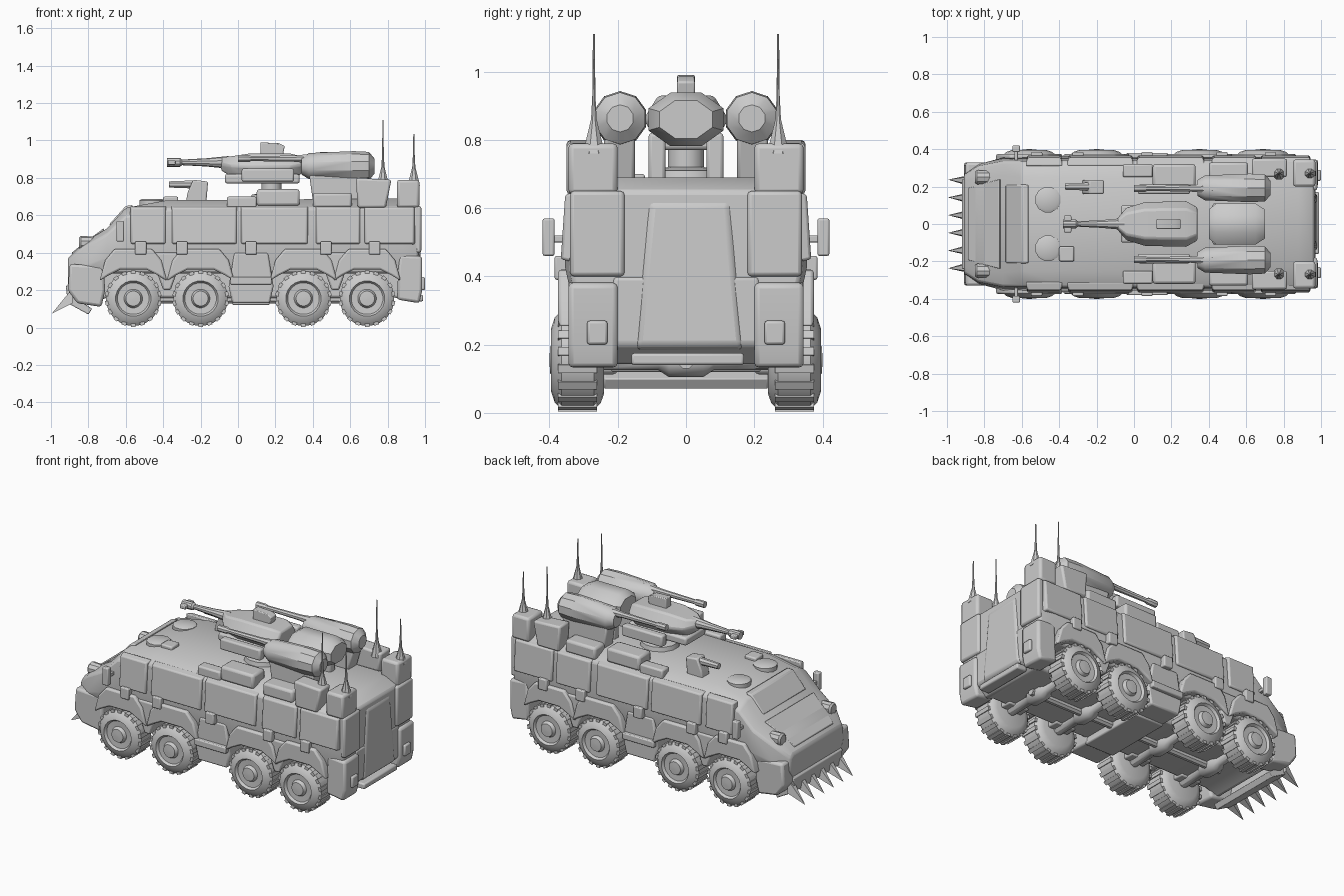
import bpy, bmesh, math
from mathutils import Vector, Matrix


def finish(name, bm, bevel=0.0, mirror=False):
    bmesh.ops.recalc_face_normals(bm, faces=bm.faces)
    me = bpy.data.meshes.new(name)
    bm.to_mesh(me)
    bm.free()
    ob = bpy.data.objects.new(name, me)
    bpy.context.collection.objects.link(ob)
    if mirror:
        m = ob.modifiers.new("Mirror", 'MIRROR')
        m.use_axis = (False, True, False)
    if bevel:
        b = ob.modifiers.new("Bevel", 'BEVEL')
        b.width, b.segments, b.limit_method = bevel, 2, 'ANGLE'
    return ob


def loft(name, rings, bevel=0.0, mirror=False):
    bm = bmesh.new()
    loops = [[bm.verts.new(p) for p in r] for r in rings]
    n = len(loops[0])
    for a, b in zip(loops, loops[1:]):
        for i in range(n):
            bm.faces.new((a[i], a[(i + 1) % n], b[(i + 1) % n], b[i]))
    bm.faces.new(loops[0])
    bm.faces.new(loops[-1])
    return finish(name, bm, bevel, mirror)


def prism(name, xz, y0, y1, bevel=0.01, mirror=True):
    return loft(name, [[(x, y, z) for x, z in xz] for y in (y0, y1)], bevel, mirror)


def box(name, x0, x1, y0, y1, z0, z1, bevel=0.01, mirror=True):
    return prism(name, [(x0, z0), (x1, z0), (x1, z1), (x0, z1)], y0, y1, bevel, mirror)


def turned(name, axis, center, profile, sides=16, mirror=False, sy=1.0):
    """Round part: profile is (distance along axis, radius)."""
    rings = []
    for d, r in profile:
        ring = []
        for i in range(sides):
            a = 2 * math.pi * (i + 0.5) / sides
            u, v = r * math.cos(a), r * math.sin(a)
            p = {'X': (d, u * sy, v), 'Y': (u, d, v), 'Z': (u, v, d)}[axis]
            ring.append(Vector(center) + Vector(p))
        rings.append(ring)
    return loft(name, rings, 0, mirror)


# upper hull: x, bottom z, roof z, lower half width, shoulder half width, roof half width
stations = [(-0.91, 0.22, 0.37, 0.27, 0.26, 0.23), (-0.83, 0.25, 0.45, 0.32, 0.31, 0.25),
            (-0.70, 0.29, 0.53, 0.355, 0.335, 0.26), (-0.60, 0.29, 0.64, 0.355, 0.335, 0.25),
            (-0.38, 0.29, 0.68, 0.355, 0.34, 0.25), (0.88, 0.29, 0.69, 0.355, 0.34, 0.23),
            (0.965, 0.29, 0.65, 0.34, 0.32, 0.20)]
rings = []
for x, zb, zt, w, ws, wr in stations:
    h = zt - zb
    half = [(w - 0.03, zb), (w, zb + 0.35 * h), (ws, zb + 0.88 * h), (wr, zt)]
    rings.append([(x, y, z) for y, z in half] + [(x, -y, z) for y, z in reversed(half)])
loft("upper_hull", rings, 0.012)

# lower hull tub and plough blade
prism("lower_hull", [(-0.90, 0.24), (-0.78, 0.13), (-0.70, 0.16), (0.84, 0.16), (0.90, 0.14), (0.97, 0.20),
                     (0.97, 0.40), (-0.88, 0.40)], -0.215, 0.215, 0.012, False)
prism("front_blade", [(-0.92, 0.22), (-0.91, 0.13), (-0.80, 0.07), (-0.78, 0.10), (-0.87, 0.16), (-0.88, 0.26)],
      -0.24, 0.24, 0.004, False)

# row of ram spikes
bm = bmesh.new()
for i in range(6):
    y = (i - 2.5) * 0.093
    base = [bm.verts.new((-0.885, y + dy, z)) for dy, z in
            ((-0.028, 0.13), (0.028, 0.13), (0.02, 0.21), (-0.02, 0.21))]
    tip = bm.verts.new((-0.995, y * 1.02, 0.075))
    for j in range(4):
        bm.faces.new((base[j], base[(j + 1) % 4], tip))
    bm.faces.new(base)
finish("ram_spikes", bm)

# wheels, tread lugs, fenders and suspension
wheel_x = [-0.56, -0.20, 0.35, 0.69]
for n, x in enumerate(wheel_x):
    turned(f"wheel_{n+1}", 'Y', (x, 0, 0.155),
           [(0.24, 0.10), (0.25, 0.128), (0.27, 0.147), (0.365, 0.147), (0.385, 0.125), (0.395, 0.095),
            (0.38, 0.085), (0.378, 0.05), (0.398, 0.04), (0.40, 0.01)], 20, True)
    bm = bmesh.new()
    for k in range(18):
        m = (Matrix.Translation((x, 0.318, 0.155)) @ Matrix.Rotation(k * math.pi / 9, 4, 'Y')
             @ Matrix.Translation((0, 0, 0.138)) @ Matrix.Diagonal((0.024, 0.115, 0.026, 1)))
        bmesh.ops.create_cube(bm, size=1, matrix=m)
    finish(f"tread_lugs_{n+1}", bm, 0, True)
    prism(f"fender_{n+1}", [(x - 0.18, 0.25), (x - 0.13, 0.28), (x - 0.07, 0.31), (x + 0.07, 0.31),
                            (x + 0.13, 0.28), (x + 0.18, 0.25), (x + 0.15, 0.36), (x + 0.10, 0.42),
                            (x - 0.10, 0.42), (x - 0.15, 0.36)], 0.22, 0.375)
    turned(f"axle_{n+1}", 'Y', (x, 0, 0.155),
           [(-0.25, 0.03), (-0.08, 0.03), (-0.05, 0.05), (0.05, 0.05), (0.08, 0.03), (0.25, 0.03)], 10)
    box(f"suspension_arm_{n+1}", x - 0.07, x + 0.07, 0.17, 0.245, 0.15, 0.19, 0.008)
turned("drive_shaft", 'X', (0, 0, 0.15), [(-0.62, 0.022), (0.75, 0.022)], 8)

# side boxes between wheels, corner bumpers and steps
prism("middle_side_box", [(-0.03, 0.13), (0.17, 0.13), (0.19, 0.22), (0.16, 0.40), (-0.02, 0.40), (-0.05, 0.22)],
      0.20, 0.355)
box("middle_belly_plate", -0.03, 0.17, -0.22, 0.22, 0.12, 0.17, 0.008, False)
box("middle_step", -0.04, 0.18, 0.30, 0.38, 0.23, 0.27, 0.006)
for n, x in enumerate([-0.38, 0.52]):
    prism(f"gap_filler_{n+1}", [(x - 0.02, 0.20), (x + 0.02, 0.20), (x + 0.09, 0.40), (x - 0.09, 0.40)], 0.20, 0.36)
prism("front_corner_bumper", [(-0.91, 0.20), (-0.86, 0.13), (-0.73, 0.11), (-0.71, 0.20), (-0.72, 0.33), (-0.90, 0.34)],
      0.20, 0.33, 0.015)
prism("rear_corner_box", [(0.85, 0.15), (0.97, 0.13), (0.985, 0.20), (0.985, 0.38), (0.86, 0.39)], 0.20, 0.345, 0.015)
box("tow_hook", 0.97, 1.0, 0.23, 0.29, 0.20, 0.27, 0.008)

# side armour panels and brackets
for n, (a, b) in enumerate([(-0.58, -0.38), (-0.36, 0.0), (0.01, 0.38), (0.41, 0.66), (0.67, 0.95)]):
    loft(f"side_panel_{n+1}", [[(a, 0.32, 0.44), (b, 0.32, 0.44), (b, 0.31, 0.65), (a, 0.31, 0.65)],
                               [(a + .01, 0.367, 0.45), (b - .01, 0.367, 0.45),
                                (b - .01, 0.354, 0.64), (a + .01, 0.354, 0.64)]], 0.008, True)
    box(f"panel_bracket_{n+1}", a + 0.03, a + 0.09, 0.34, 0.385, 0.39, 0.46, 0.006)

# nose plates, windscreen, headlights, mirrors
loft("nose_plate", [[(-0.89, y * 0.8, 0.40), (-0.72, y, 0.53), (-0.71, y, 0.515), (-0.88, y * 0.8, 0.37)]
                    for y in (-0.24, 0.24)], 0.004)
loft("windscreen_visor", [[(-0.69, y, 0.55), (-0.60, y, 0.65), (-0.56, y, 0.655), (-0.64, y, 0.54)]
                          for y in (-0.21, 0.21)], 0.008)
turned("headlight", 'X', (-0.80, 0.25, 0.45), [(-0.05, 0.03), (-0.04, 0.04), (0.05, 0.035)], 10, True)
box("mirror", -0.65, -0.61, 0.385, 0.42, 0.46, 0.57, 0.006)
box("mirror_arm", -0.64, -0.62, 0.34, 0.40, 0.50, 0.52, 0.003)

# rear door and rear panels
loft("rear_door", [[(0.95, -0.15, 0.18), (0.95, 0.17, 0.18), (0.95, 0.14, 0.63), (0.95, -0.12, 0.63)],
                   [(0.98, -0.14, 0.20), (0.98, 0.16, 0.20), (0.972, 0.12, 0.61), (0.972, -0.10, 0.61)]], 0.012)
box("rear_upper_panel", 0.94, 0.98, 0.18, 0.34, 0.40, 0.65, 0.012)
box("rear_step", 0.92, 0.99, -0.16, 0.17, 0.14, 0.175, 0.008, False)

# upper rear stowage boxes and whip antennas
box("rear_stowage_box", 0.85, 0.97, 0.20, 0.345, 0.64, 0.79, 0.015)
prism("side_stowage_box", [(0.64, 0.64), (0.79, 0.64), (0.82, 0.79), (0.63, 0.80)], 0.25, 0.35, 0.012)
for n, (x, top) in enumerate([(0.775, 1.11), (0.94, 1.035)]):
    turned(f"antenna_{n+1}", 'Z', (x, 0.27, 0),
           [(0.76, 0.035), (0.81, 0.022), (0.86, 0.009), (0.93, 0.005), (top, 0.003)], 8, True)

# roof hatches and tool boxes
for n, y in enumerate((0.13, -0.13)):
    turned(f"crew_hatch_{n+1}", 'Z', (-0.46, y, 0), [(0.64, 0.07), (0.68, 0.07), (0.688, 0.055)], 12)
box("roof_tool_box", -0.06, 0.10, 0.25, 0.32, 0.64, 0.70)
box("roof_rail_box", 0.10, 0.33, 0.20, 0.32, 0.65, 0.74, 0.015)
box("roof_rear_box", 0.40, 0.61, 0.22, 0.33, 0.64, 0.72, 0.015)

# small roof gun
prism("small_gun_mount", [(-0.28, 0.66), (-0.17, 0.66), (-0.16, 0.78), (-0.24, 0.79), (-0.27, 0.72)], 0.16, 0.235, 0.008, False)
turned("small_gun_barrel", 'X', (0, 0.20, 0.765), [(-0.37, 0.014), (-0.37, 0.018), (-0.22, 0.024)], 8)
box("roof_periscope", -0.40, -0.32, -0.2, -0.12, 0.66, 0.70, 0.008, False)

# main turret: pedestal, faceted gun body, barrel, sight
turned("turret_pedestal", 'Z', (0.18, 0, 0), [(0.66, 0.12), (0.71, 0.11), (0.72, 0.055), (0.80, 0.055)], 12)
box("turret_base", -0.07, 0.33, -0.10, 0.10, 0.77, 0.82, 0.012, False)
rings = []
for x, w, z0, z1 in [(-0.09, 0.03, 0.84, 0.91), (-0.04, 0.09, 0.81, 0.915), (0.06, 0.12, 0.79, 0.93),
                     (0.28, 0.125, 0.79, 0.93), (0.34, 0.09, 0.82, 0.915)]:
    zm = (z0 + z1) / 2
    rings.append([(x, y, z) for y, z in ((w, zm), (w * .65, z1), (-w * .65, z1), (-w, zm),
                                         (-w * .65, z0), (w * .65, z0))])
loft("turret_body", rings, 0.01)
turned("main_barrel", 'X', (0, 0, 0.883),
       [(-0.38, 0.012), (-0.38, 0.024), (-0.31, 0.024), (-0.30, 0.015), (-0.17, 0.022), (-0.05, 0.034)], 10)
box("muzzle_brake", -0.375, -0.335, -0.045, 0.045, 0.87, 0.895, 0.005, False)
prism("turret_sight", [(0.12, 0.92), (0.24, 0.92), (0.25, 0.97), (0.22, 0.985), (0.12, 0.99)], -0.026, 0.026, 0.005, False)

# rear turret bustle and twin side gun pods
turned("turret_bustle", 'X', (0.53, 0, 0.86),
       [(-0.13, 0.06), (-0.09, 0.085), (0.12, 0.085), (0.17, 0.06)], 8, False, 1.4)
box("bustle_pedestal", 0.42, 0.60, 0.06, 0.11, 0.66, 0.82)
turned("side_gun_pod", 'X', (0.5, 0.193, 0.863),
       [(-0.16, 0.045), (-0.12, 0.07), (0.12, 0.08), (0.20, 0.076), (0.23, 0.04)], 10, True)
turned("side_gun_barrel", 'X', (0, 0.19, 0.903),
       [(0.0, 0.012), (0.0, 0.02), (0.06, 0.02), (0.07, 0.014), (0.30, 0.018), (0.42, 0.03)], 8, True)
prism("side_pod_mount", [(0.40, 0.68), (0.66, 0.68), (0.70, 0.82), (0.38, 0.82)], 0.15, 0.24)
box("side_gun_feed", 0.02, 0.30, 0.16, 0.21, 0.78, 0.85, 0.01)

# smooth shading with sharp edges kept
for ob in bpy.data.objects:
    ob.select_set(ob.type == 'MESH')
bpy.context.view_layer.objects.active = bpy.data.objects["upper_hull"]
bpy.ops.object.shade_smooth_by_angle(angle=math.radians(35))
